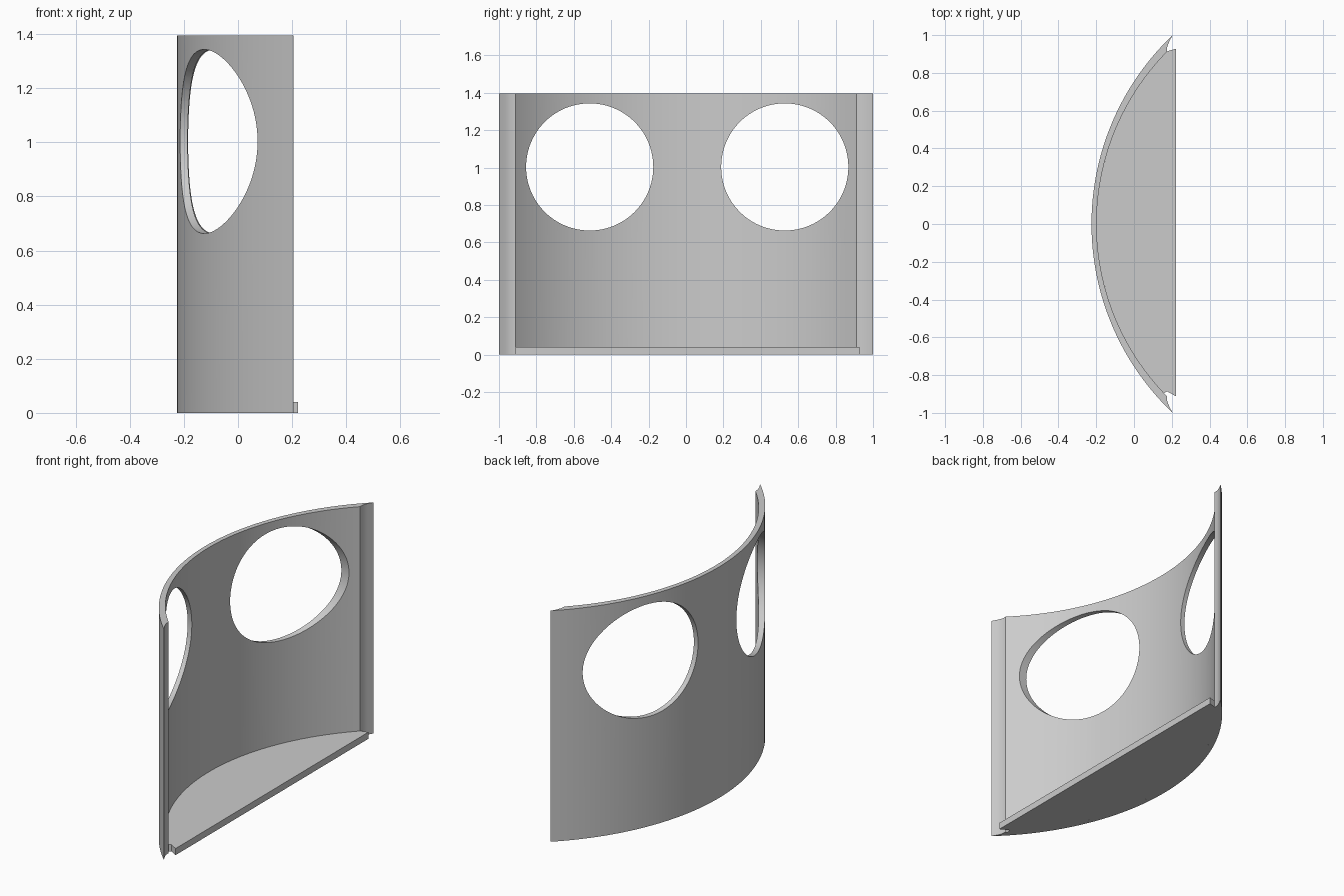
import bpy, bmesh, math
from mathutils import Matrix

cube = bpy.data.objects.get("Cube")
if cube:
    bpy.data.objects.remove(cube, do_unlink=True)

HEIGHT = 1.395
FLOOR = 0.04

grey = bpy.data.materials.new("plain grey")
grey.use_nodes = True
colour = (0.6, 0.6, 0.6, 1)
grey.diffuse_color = colour
grey.node_tree.nodes["Principled BSDF"].inputs["Base Color"].default_value = colour


def arc(centre_x, radius, y_start, y_end, steps=96):
    """Points on a circle that bulges towards -x, from y_start to y_end."""
    a, b = math.asin(y_start / radius), math.asin(y_end / radius)
    angles = [a + (b - a) * i / steps for i in range(steps + 1)]
    return [(centre_x - radius * math.cos(t), radius * math.sin(t)) for t in angles]


def finish(name, bm):
    bmesh.ops.recalc_face_normals(bm, faces=bm.faces)
    mesh = bpy.data.meshes.new(name)
    bm.to_mesh(mesh)
    bm.free()
    mesh.materials.append(grey)
    obj = bpy.data.objects.new(name, mesh)
    bpy.context.collection.objects.link(obj)
    return obj


def prism(name, outline, height):
    bm = bmesh.new()
    face = bm.faces.new([bm.verts.new((x, y, 0)) for x, y in outline])
    top = bmesh.ops.extrude_face_region(bm, geom=[face], use_keep_orig=True)["geom"]
    verts = [v for v in top if isinstance(v, bmesh.types.BMVert)]
    bmesh.ops.translate(bm, verts=verts, vec=(0, 0, height))
    return finish(name, bm)


# Curved wall with slightly hollow, bevelled ends
outer = arc(1.153, 1.378, -1, 1)
inner = arc(1.103, 1.301, 0.912, -0.912)
end = [(0.186, 0.965), (0.176, 0.938)]
wall = prism("curved_wall", outer + end + inner + [(x, -y) for x, y in reversed(end)], HEIGHT)

# Two round openings cut straight through along x
bm = bmesh.new()
for y in (-0.515, 0.528):
    place = Matrix.Translation((0, y, 1.003)) @ Matrix.Rotation(math.pi / 2, 4, "Y")
    bmesh.ops.create_cone(bm, cap_ends=True, segments=96, radius1=0.34,
                          radius2=0.34, depth=2, matrix=place)
cutter = finish("opening_cutter", bm)
cutter.hide_render = True
cut = wall.modifiers.new("openings", "BOOLEAN")
cut.operation = "DIFFERENCE"
cut.solver = "EXACT"
cut.object = cutter
bpy.context.view_layer.objects.active = wall
bpy.ops.object.modifier_apply(modifier=cut.name)
bpy.data.objects.remove(cutter, do_unlink=True)

# Floor plate filling the curve, with a straight lip beyond the wall ends
lip = [(0.177, 0.915), (0.222, 0.928), (0.222, -0.912), (0.175, -0.886)]
floor = prism("floor_plate", arc(1.103, 1.301, -0.895, 0.911) + lip, FLOOR)

# Smooth curves, crisp edges
bpy.ops.object.select_all(action="DESELECT")
for obj in (wall, floor):
    obj.select_set(True)
bpy.ops.object.shade_smooth_by_angle(angle=math.radians(25))
